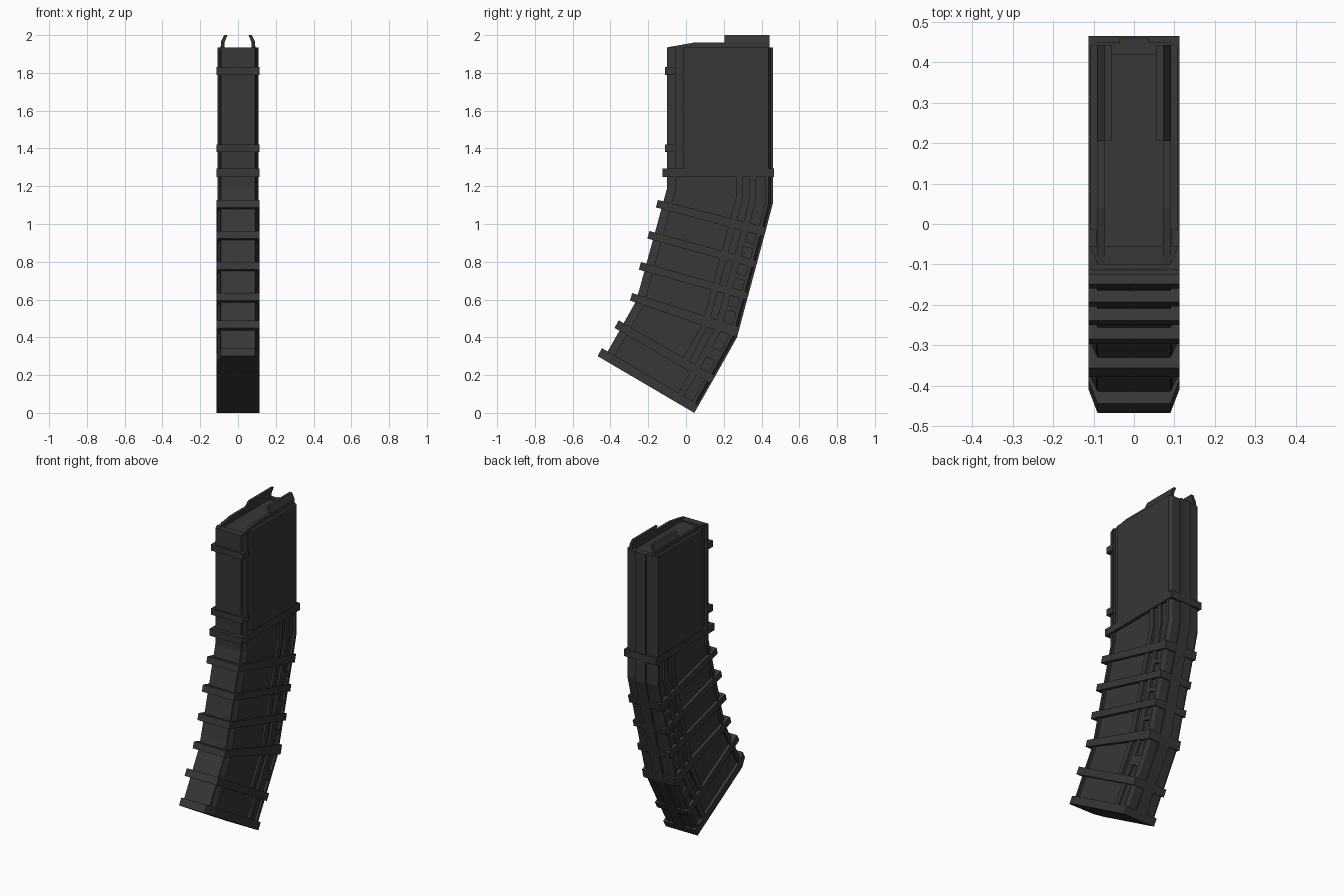
import bpy, bmesh
from mathutils import Vector

if "Cube" in bpy.data.objects:
    bpy.data.objects.remove(bpy.data.objects["Cube"])

mat = bpy.data.materials.new("charcoal_polymer")
mat.diffuse_color = (0.038, 0.038, 0.038, 1)
mat.use_nodes = True
mat.node_tree.nodes["Principled BSDF"].inputs["Base Color"].default_value = mat.diffuse_color

# Curved spine: key height, front edge (y, z), rear edge (y, z)
KEYS = [
    (1.935, (-0.10, 1.935), (0.46, 1.935)),
    (1.25, (-0.10, 1.25), (0.46, 1.25)),
    (1.19, (-0.10, 1.19), (0.46, 1.11)),
    (1.11, (-0.122, 1.11), (0.422, 0.965)),
    (0.66, (-0.245, 0.66), (0.298, 0.505)),
    (0.585, (-0.268, 0.585), (0.27, 0.40)),
    (0.50, (-0.316, 0.50), (0.169, 0.22)),
    (0.283, (-0.438, 0.283), (0.044, 0.0)),
]
DEPTH = 0.56


def spine_point(t, d):
    """Point at front height t and distance d behind the front edge."""
    for (ta, fa, ra), (tb, fb, rb) in zip(KEYS, KEYS[1:]):
        if t >= tb - 1e-6:
            k = (ta - t) / (ta - tb)
            front = Vector(fa).lerp(Vector(fb), k)
            rear = Vector(ra).lerp(Vector(rb), k)
            return front + (rear - front) * d / DEPTH


def make_object(name, rings, mirror=False):
    """Skin a list of vertex rings, with capped ends."""
    bm = bmesh.new()
    sides = (1, -1) if mirror else (1,)
    for s in sides:
        vs = [[bm.verts.new((s * x, y, z)) for x, y, z in ring] for ring in rings]
        n = len(vs[0])
        bm.faces.new(vs[0])
        bm.faces.new(vs[-1][::-1])
        for a, b in zip(vs, vs[1:]):
            for i in range(n):
                j = (i + 1) % n
                bm.faces.new((a[i], b[i], b[j], a[j]))
    bmesh.ops.recalc_face_normals(bm, faces=bm.faces[:])
    me = bpy.data.meshes.new(name)
    bm.to_mesh(me)
    bm.free()
    me.materials.append(mat)
    ob = bpy.data.objects.new(name, me)
    bpy.context.collection.objects.link(ob)
    return ob


def loft(name, section, t0, t1, mirror=False):
    """Sweep an (x, d) section down the curved spine from t0 to t1."""
    ts = [t0] + [k[0] for k in KEYS if t1 + 1e-4 < k[0] < t0 - 1e-4] + [t1]
    rings = []
    for t in ts:
        ring = []
        for x, d in section:
            p = spine_point(t, d)
            ring.append((x, p.x, p.y))
        rings.append(ring)
    return make_object(name, rings, mirror)


def symmetric(half):
    return half + [(-x, d) for x, d in reversed(half)]


def rect(x0, x1, d0, d1):
    return [(x0, d0), (x1, d0), (x1, d1), (x0, d1)]


TOP, MID, BOTTOM = 1.935, 1.25, 0.283

# Body core with full-height front and rear columns
loft("body_core", rect(-0.094, 0.094, 0.005, 0.545), TOP - 0.01, BOTTOM + 0.005)
loft("front_column", symmetric([(0.09, 0), (0.109, 0.045)]), TOP, BOTTOM + 0.01)
loft("rear_column", symmetric([(0.109, 0.52), (0.109, 0.538), (0.09, 0.55),
                               (0.036, 0.55), (0.036, 0.56)]), TOP, BOTTOM + 0.01)

# Upper flat side panels
loft("upper_side_panel", rect(0.08, 0.109, 0.085, 0.525), TOP, MID, True)

# Lower curved rails and rear frame strips
loft("side_rail", rect(0.08, 0.107, 0.365, 0.40), MID, 0.44, True)
loft("rear_frame_strip", rect(0.08, 0.107, 0.435, 0.47), MID, 0.30, True)

# Collar between straight and curved halves
loft("collar", rect(-0.113, 0.113, -0.025, 0.565), 1.295, MID)

# Short grip ribs on the upper front
for i, t in enumerate((1.81, 1.40)):
    loft(f"upper_front_rib_{i + 1}", rect(-0.113, 0.113, -0.012, 0.045), t + 0.02, t - 0.02)

# Wrap-around ribs on the curved half
ribs = (1.10, 0.935, 0.77, 0.605, 0.455)
for i, t in enumerate(ribs):
    loft(f"lower_rib_{i + 1}", rect(-0.113, 0.113, -0.03, 0.559), t + 0.02, t - 0.02)

# Small bridges dividing the rear pockets
for i, (a, b) in enumerate(zip(ribs, ribs[1:])):
    t = (a + b) / 2
    loft(f"pocket_bridge_{i + 1}", rect(0.08, 0.107, 0.46, 0.53), t + 0.013, t - 0.013, True)

# Base plate with chamfered front corners, and the band above it
loft("base_plate", symmetric([(0.09, -0.035), (0.113, 0.035), (0.113, 0.56)]), 0.325, BOTTOM)

# Raised rim around the top opening
rim = [(-0.10, 1.90), (-0.10, 1.935), (0.04, 1.96), (0.44, 1.96), (0.44, 1.90)]
make_object("top_rim", [[(x, y, z) for y, z in rim] for x in (0.072, 0.091)], True)

# Inward-curled lips
lip = [(0.092, 1.93), (0.09, 1.965), (0.073, 2.0), (0.056, 2.0), (0.071, 1.962), (0.074, 1.93)]
make_object("curled_lip", [[(x, y, z) for x, z in lip] for y in (0.205, 0.443)], True)
